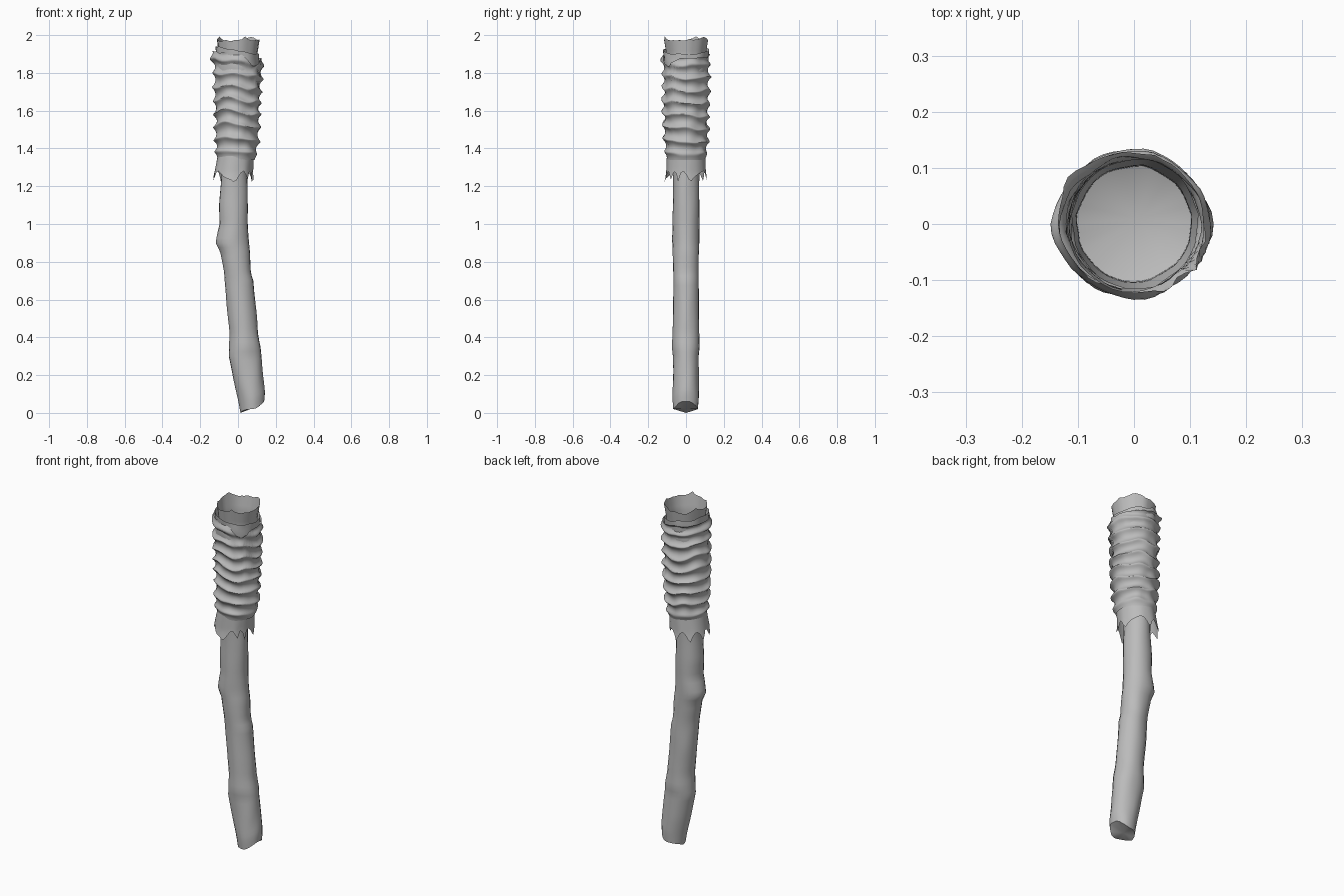
import bpy, bmesh
from math import sin, cos, pi, exp
from mathutils import noise, Vector

cube = bpy.data.objects.get("Cube")
if cube:
    bpy.data.objects.remove(cube, do_unlink=True)

grey = bpy.data.materials.new("plain_grey")
grey.use_nodes = True
COLOUR = (0.5, 0.5, 0.5, 1)
grey.diffuse_color = COLOUR
grey.node_tree.nodes["Principled BSDF"].inputs["Base Color"].default_value = COLOUR


def lerp_table(table, z):
    """Interpolate rows of (z, left x, right x, half depth)."""
    if z <= table[0][0]:
        return table[0][1:]
    for a, b in zip(table, table[1:]):
        if z <= b[0]:
            t = (z - a[0]) / (b[0] - a[0])
            return [p + (q - p) * t for p, q in zip(a[1:], b[1:])]
    return table[-1][1:]


def rough(a, z, scale, seed):
    """Smooth noise that closes around the axis."""
    return noise.noise(Vector((cos(a) * scale, sin(a) * scale + seed, z * 12)))


def wave(a, teeth, seed):
    """Ragged tooth shape, 0 to 1, with uneven spacing."""
    b = a + 0.25 * sin(2 * a + seed) + 0.15 * sin(3 * a + 2 * seed)
    return abs(sin(b * teeth / 2 + seed)) ** 0.8


def loft(name, point, rows, sides, cap_low=None, cap_high=None, angle=50):
    """Skin rings given by point(angle, row fraction); caps are fans to a point."""
    bm = bmesh.new()
    rings = [[bm.verts.new(point(2 * pi * i / sides, r / rows)) for i in range(sides)]
             for r in range(rows + 1)]
    for low, high in zip(rings, rings[1:]):
        for i in range(sides):
            j = (i + 1) % sides
            bm.faces.new((low[i], low[j], high[j], high[i]))
    for tip, ring, flip in ((cap_low, rings[0], True), (cap_high, rings[-1], False)):
        if tip:
            centre = bm.verts.new(tip)
            for i in range(sides):
                edge = (ring[i], ring[(i + 1) % sides])
                bm.faces.new((*(reversed(edge) if flip else edge), centre))
    mesh = bpy.data.meshes.new(name)
    bm.to_mesh(mesh)
    bm.free()
    mesh.materials.append(grey)
    obj = bpy.data.objects.new(name, mesh)
    bpy.context.collection.objects.link(obj)
    bpy.ops.object.select_all(action="DESELECT")
    bpy.context.view_layer.objects.active = obj
    obj.select_set(True)
    bpy.ops.object.shade_smooth_by_angle(angle=angle * pi / 180)
    return obj


def oval(table, a, z, swell=0.0):
    left, right, depth = lerp_table(table, z)
    half = (right - left) / 2 + swell
    return ((left + right) / 2 + half * cos(a), (depth + swell) * sin(a), z)


# Crooked wooden handle with knots and a chipped lower end
STICK = [(0, .015, .14, .065), (.06, .005, .142, .07), (.3, -.05, .125, .068),
         (.35, -.048, .12, .073), (.42, -.045, .105, .07), (.7, -.07, .082, .067),
         (.74, -.073, .07, .067), (.85, -.095, .066, .07), (.9, -.118, .06, .072),
         (.94, -.112, .056, .072), (1.0, -.098, .052, .07), (1.1, -.1, .052, .07),
         (1.25, -.09, .048, .07), (1.4, -.09, .05, .07)]


def stick_point(a, t):
    z = 1.4 * t
    x, y, z = oval(STICK, a, z, 0.004 * rough(a, z * .5, 1.5, 3))
    chip = 0.06 * max(0, cos(a)) ** 2 + 0.02 * abs(sin(a))
    return (x, y, z + chip * max(0, 1 - z / .3))


loft("wooden_handle", stick_point, 56, 20, (.07, 0, .022), (-.02, 0, 1.4))

# Crumpled cloth wrap: tilted folds that wander around the head
WRAP = [(1.34, -.108, .088, .1), (1.38, -.118, .104, .11), (1.5, -.122, .112, .118),
        (1.7, -.126, .122, .122), (1.84, -.13, .128, .122), (1.92, -.142, .145, .13)]


def wrap_point(a, t):
    top = 1.895 - 0.02 * cos(a) + 0.012 * rough(a, 0, 3, 8)
    top -= 0.05 * exp(-((a - 5.4) / .3) ** 2)
    z = 1.34 + (top - 1.34) * t
    phase = 2 * pi * z / 0.068 + 1.3 * sin(a + .6) + 2.2 * rough(a, z * .4, 1.3, 5)
    fold = 0.009 * sin(phase) + 0.008 * rough(a, z, 2, 1)
    x, y, z = oval(WRAP, a, z, fold * min(1, 8 * t))
    return (x, y, z + 0.006 * cos(phase) * min(1, 8 * t, 8 * (1 - t)))


loft("cloth_wrap", wrap_point, 70, 48, angle=60)

# Torn skirt below the wrap
SKIRT = [(1.2, -.14, .085, .118), (1.27, -.125, .08, .105), (1.4, -.1, .085, .1)]


def skirt_point(a, t):
    low = 1.215 + 0.065 * wave(a, 8, 1)
    z = low + (1.38 - low) * t
    return oval(SKIRT, a, z, 0.008 * rough(a, 0, 2, 4) * (1 - t))


loft("torn_skirt", skirt_point, 8, 48)

# Inner torn collar between the wrap and the rim
COLLAR = [(1.8, -.115, .11, .115), (1.95, -.118, .112, .122)]


def collar_point(a, t):
    top = 1.918 - 0.02 * cos(a) + 0.012 * rough(a, 0, 2, 6)
    return oval(COLLAR, a, 1.8 + (top - 1.8) * t, 0.005 * rough(a, t * .2, 2, 7))


loft("inner_collar", collar_point, 6, 40)

# Open rim with a ragged edge and a hollow floor
RIM = [(1.8, -.1, .1, .1), (1.9, -.102, .102, .104), (2.0, -.113, .118, .12)]


def rim_point(a, t):
    top = 2.0 - 0.022 * wave(a, 3, 2) - 0.008 * (1 + rough(a, 0, 4, 9))
    z = 1.86 + (top - 1.86) * t
    return oval(RIM, a, z, 0.005 * rough(a, 0, 3, 2))


loft("open_rim", rim_point, 8, 40, cap_low=(.01, .01, 1.82))

# Closing disc that joins the wrap to the handle inside the skirt
loft("wrap_underside", lambda a, t: oval(SKIRT, a, 1.35, -0.03 * (1 - t)), 1, 32,
     cap_low=(-.01, 0, 1.35))
